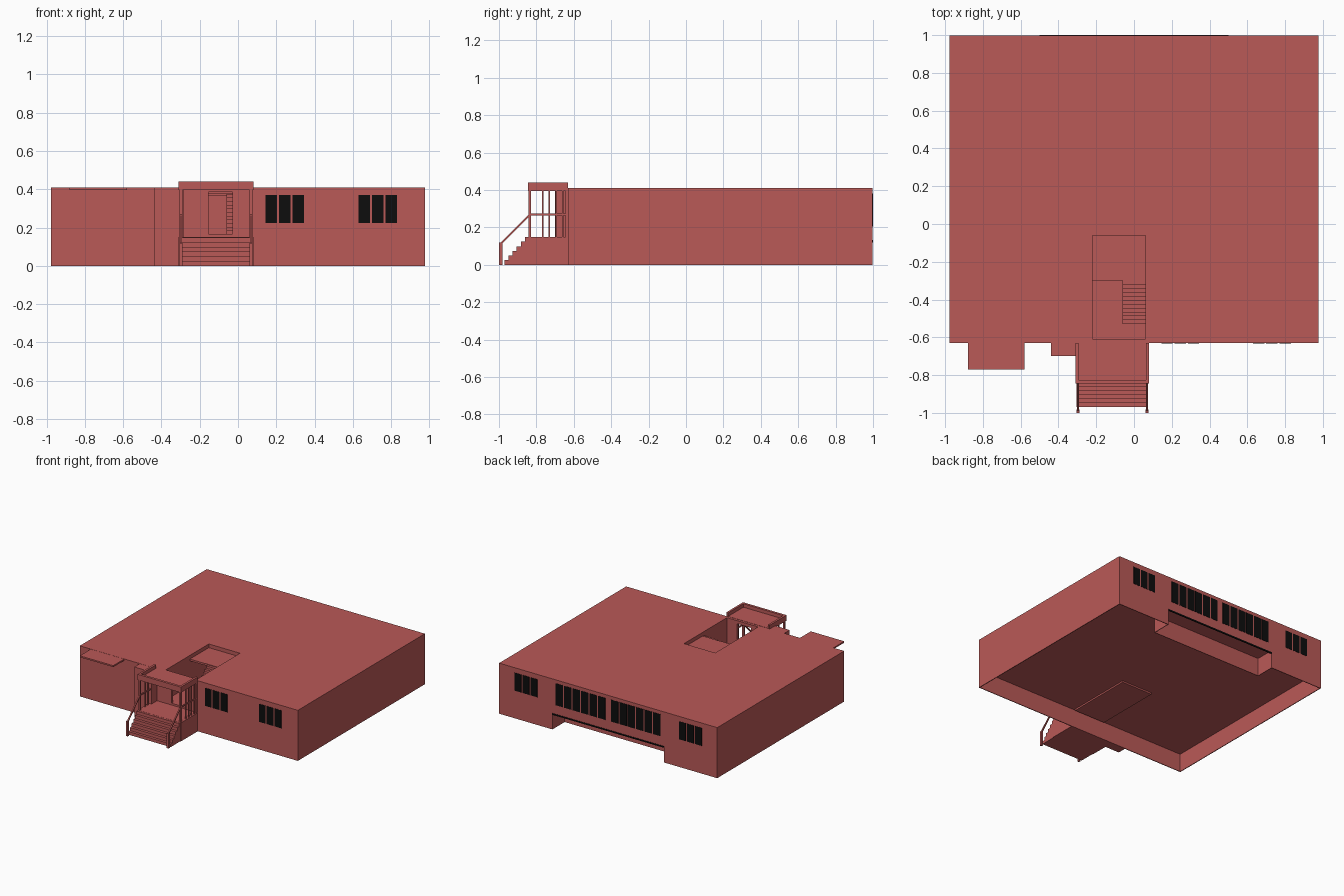
import bpy
import bmesh
from math import atan2, hypot
from mathutils import Matrix, Vector

old = bpy.data.objects.get("Cube")
if old:
    bpy.data.objects.remove(old, do_unlink=True)


def material(name, rgb):
    m = bpy.data.materials.new(name)
    m.use_nodes = True
    m.diffuse_color = (*rgb, 1)
    m.node_tree.nodes["Principled BSDF"].inputs["Base Color"].default_value = (*rgb, 1)
    return m


RED = material("brick_red", (0.49, 0.1, 0.096))
BLACK = material("window_black", (0.004, 0.004, 0.004))


def finish(name, bm, mat):
    bmesh.ops.recalc_face_normals(bm, faces=bm.faces)
    me = bpy.data.meshes.new(name)
    bm.to_mesh(me)
    bm.free()
    me.materials.append(mat)
    ob = bpy.data.objects.new(name, me)
    bpy.context.collection.objects.link(ob)
    return ob


def add_box(bm, x, y, z):
    size = Matrix.Diagonal((x[1] - x[0], y[1] - y[0], z[1] - z[0], 1))
    mid = Vector((sum(x) / 2, sum(y) / 2, sum(z) / 2))
    bmesh.ops.create_cube(bm, size=1, matrix=Matrix.Translation(mid) @ size)


def boxes(name, items, mat=RED):
    bm = bmesh.new()
    for item in items:
        add_box(bm, *item)
    return finish(name, bm, mat)


def cut(target, *item):
    cutter = boxes("cutter", [item])
    mod = target.modifiers.new("cut", "BOOLEAN")
    mod.operation = "DIFFERENCE"
    mod.solver = "EXACT"
    mod.object = cutter
    bpy.context.view_layer.objects.active = target
    bpy.ops.object.modifier_apply(modifier=mod.name)
    bpy.data.objects.remove(cutter, do_unlink=True)


def staircase(name, x, y0, y1, z0, z1, count):
    """Solid steps climbing towards +y."""
    run, rise = (y1 - y0) / count, (z1 - z0) / count
    pts = [(y0, z0)]
    for i in range(count):
        pts += [(y0 + i * run, z0 + (i + 1) * rise), (y0 + (i + 1) * run, z0 + (i + 1) * rise)]
    pts.append((y1, z0))
    bm = bmesh.new()
    face = bm.faces.new([bm.verts.new((x[0], y, z)) for y, z in pts])
    new = bmesh.ops.extrude_face_region(bm, geom=[face])["geom"]
    bmesh.ops.translate(bm, vec=(x[1] - x[0], 0, 0),
                        verts=[v for v in new if isinstance(v, bmesh.types.BMVert)])
    return finish(name, bm, RED)


W, FRONT, BACK, ROOF, FLOOR = 0.978, -0.63, 0.997, 0.41, 0.148
WELL_X, WELL_Y = (-0.22, 0.06), (-0.61, -0.06)

# Main building: open crawl space, stairwell, doorway, rear notch
body = boxes("building", [((-W, W), (FRONT, BACK), (0, ROOF))])
T = 0.006
cut(body, (-W + T, W - T), (FRONT + T, BACK - T), (-0.1, FLOOR))
cut(body, WELL_X, WELL_Y, (0.165, 0.6))
cut(body, (-0.155, -0.03), (-0.7, -0.6), (0.165, 0.385))
cut(body, (-0.5, 0.5), (0.95, 1.1), (-0.1, 0.125))

# Front projections
boxes("front_bay", [((-0.44, -0.285), (-0.70, FRONT + 0.003), (0, ROOF - 0.001))])
boxes("eave", [((-0.88, -0.58), (-0.77, FRONT + 0.003), (0.397, ROOF - 0.001))])

# Stairwell interior
boxes("stairwell_base", [(WELL_X, WELL_Y, (0.135, 0.155))])
boxes("landing", [((-0.22, 0.06), (-0.3, -0.06), (0.365, 0.38)),
                  ((-0.22, -0.09), (-0.302, -0.3), (0.365, 0.38))])
staircase("inner_stairs", (-0.06, 0.06), -0.53, -0.3, 0.165, 0.375, 11)

# Rear recess beneath the floor
boxes("rear_recess", [((-0.503, 0.503), (0.835, 0.84), (0, FLOOR + 0.002)),
                      ((-0.505, -0.5), (0.838, BACK - 0.002), (0, FLOOR + 0.002)),
                      ((0.5, 0.505), (0.838, BACK - 0.002), (0, FLOOR + 0.002))])
boxes("recess_trim", [((-0.5, 0.5), (0.993, 1.0), (0.12, 0.132))], BLACK)

# Porch floor, steps and canopy with raised rim
PX = (-0.31, 0.08)
boxes("porch_floor", [(PX, (-0.845, FRONT + 0.003), (0, 0.15))])
staircase("front_steps", (-0.305, 0.075), -0.97, -0.84, 0, 0.149, 6)
boxes("canopy", [(PX, (-0.845, FRONT), (0.395, 0.412)),
                 (PX, (-0.845, -0.825), (0.395, 0.44)),
                 ((-0.31, -0.293), (-0.845, FRONT), (0.395, 0.44)),
                 ((0.063, 0.08), (-0.845, FRONT), (0.395, 0.44))])

# Porch posts and railings on both sides
for side, x in (("right", -0.297), ("left", 0.068)):
    posts = [((x - 0.008, x + 0.008), (-0.842, -0.828), (0.14, 0.4))]
    posts += [((x - 0.004, x + 0.004), (y - 0.004, y + 0.004), (0.14, 0.4))
              for y in (-0.765, -0.73, -0.695, -0.66)]
    posts.append(((x - 0.008, x + 0.008), (-0.645, -0.629), (0.14, 0.4)))
    boxes(side + "_porch_posts", posts)
    boxes(side + "_porch_rail", [((x - 0.005, x + 0.005), (-0.835, -0.64), (0.264, 0.274))])
    boxes(side + "_newel_post", [((x - 0.008, x + 0.008), (-1.0, -0.982), (0, 0.12))])
    dy, dz = 0.155, 0.155
    rail = boxes(side + "_stair_rail", [((-0.005, 0.005), (-hypot(dy, dz) / 2, hypot(dy, dz) / 2),
                                         (-0.005, 0.005))])
    rail.data.transform(Matrix.Translation((x, -0.912, 0.192))
                        @ Matrix.Rotation(atan2(dz, dy), 4, "X"))


# Window strips as thin plates
def window(name, x0, x1, z, y, count):
    pitch, gap = (x1 - x0 + 0.01) / count, 0.01
    boxes(name, [((x0 + i * pitch, x0 + (i + 1) * pitch - gap), (y - 0.002, y + 0.002), z)
                 for i in range(count)], BLACK)


SMALL, LARGE = (0.225, 0.37), (0.205, 0.382)
window("front_window_inner", 0.145, 0.345, SMALL, FRONT, 3)
window("front_window_outer", 0.63, 0.83, SMALL, FRONT, 3)
for side, s in (("left", 1), ("right", -1)):
    for kind, a, b, z, n in (("small", 0.635, 0.84, SMALL, 3), ("wide", 0.025, 0.47, LARGE, 6)):
        lo, hi = sorted((s * a, s * b))
        window(f"back_{kind}_window_{side}", lo, hi, z, BACK, n)
